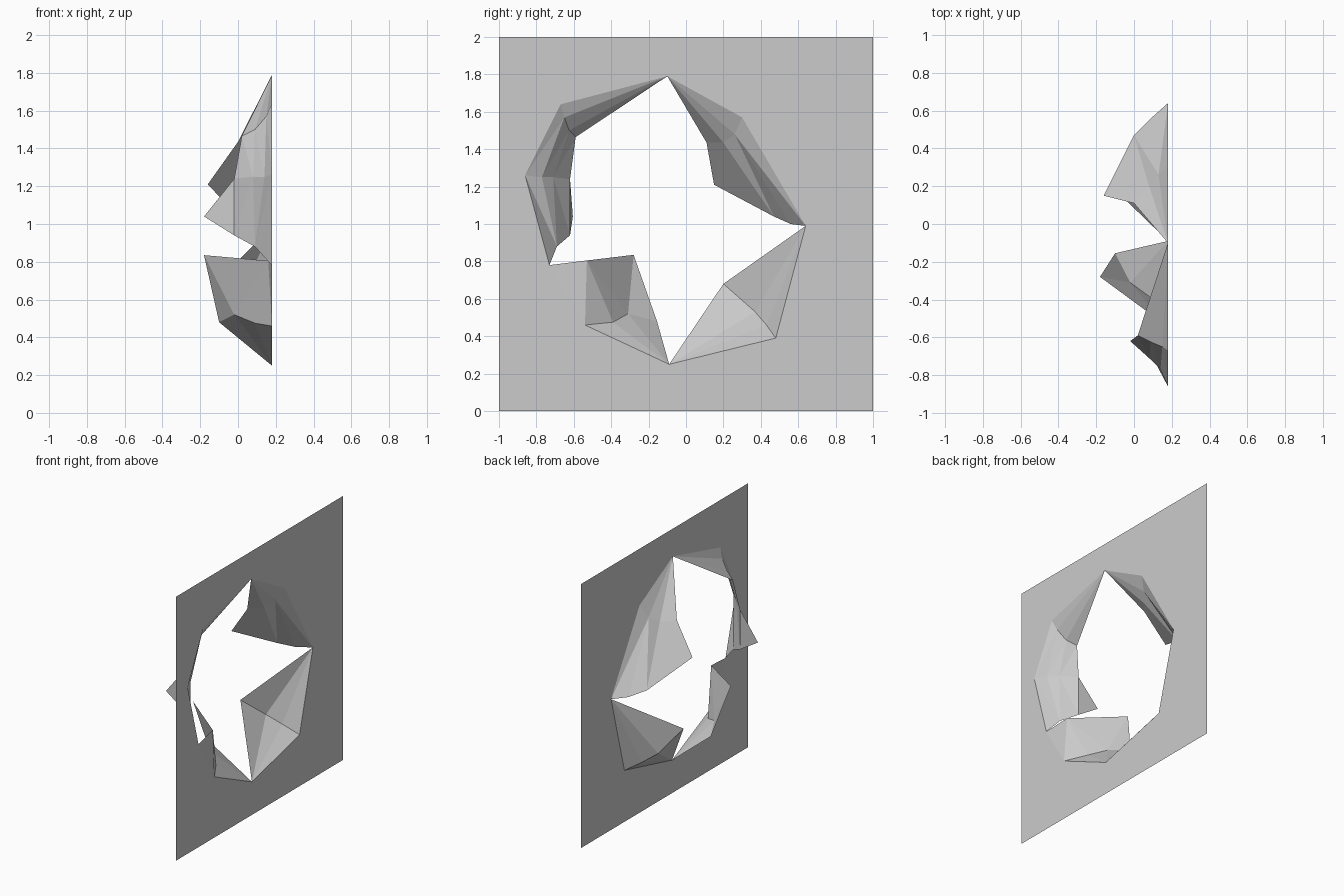
import bpy, bmesh
from mathutils import Vector

if "Cube" in bpy.data.objects:
    bpy.data.objects.remove(bpy.data.objects["Cube"])

WALL_X = 0.18
# hole outline on the wall, as (y, z)
TOP, UP_R, RIGHT = (-0.10, 1.79), (0.30, 1.57), (0.64, 0.99)
LOW_R, BOTTOM, LOW_L = (0.48, 0.39), (-0.09, 0.25), (-0.54, 0.46)
LEFT, MID_L, UP_L = (-0.73, 0.78), (-0.86, 1.26), (-0.67, 1.64)
HOLE = [TOP, UP_R, RIGHT, LOW_R, BOTTOM, LOW_L, LEFT, MID_L, UP_L]


def on_wall(p):
    return (WALL_X, p[0], p[1])


def finish(bm, name):
    mesh = bpy.data.meshes.new(name)
    bm.normal_update()
    bm.to_mesh(mesh)
    bm.free()
    obj = bpy.data.objects.new(name, mesh)
    bpy.context.collection.objects.link(obj)
    return obj


def flap(name, points, faces):
    bm = bmesh.new()
    verts = [bm.verts.new(p) for p in points]
    for f in faces:
        bm.faces.new([verts[i] for i in f])
    bmesh.ops.recalc_face_normals(bm, faces=bm.faces)
    bmesh.ops.triangulate(bm, faces=bm.faces)
    return finish(bm, name)


def fanned_flap(name, apex, rows):
    """Curled flap: a fan from the apex to the first row, then bands between rows."""
    n = len(rows[0])
    points = [apex] + [p for row in rows for p in row]
    faces = [(0, i + 1, i + 2) for i in range(n - 1)]
    for r in range(len(rows) - 1):
        a = 1 + r * n
        faces += [(a + i, a + n + i, a + n + i + 1, a + i + 1) for i in range(n - 1)]
    return flap(name, points, faces)


# wall panel with the broken opening
bm = bmesh.new()
for loop in ([(-1, 0), (1, 0), (1, 2), (-1, 2)], HOLE):
    vs = [bm.verts.new(on_wall(p)) for p in loop]
    for i, v in enumerate(vs):
        bm.edges.new((v, vs[(i + 1) % len(vs)]))
bmesh.ops.triangle_fill(bm, use_beauty=True, use_dissolve=False,
                        edges=bm.edges[:], normal=Vector((1, 0, 0)))
finish(bm, "wall_panel")

# upper right flap
fanned_flap("upper_right_flap", on_wall(TOP), [
    [on_wall(UP_R), (0.13, 0.26, 1.48), (0.08, 0.20, 1.435), (0.0, 0.11, 1.435)],
    [on_wall(RIGHT), (0.09, 0.56, 1.0), (0.0, 0.47, 1.04), (-0.16, 0.15, 1.21)],
])

# left flap
fanned_flap("left_flap", on_wall(TOP), [
    [on_wall(UP_L), (0.15, -0.65, 1.57), (0.09, -0.625, 1.50), (0.02, -0.59, 1.465)],
    [on_wall(MID_L), (0.14, -0.77, 1.25), (0.08, -0.71, 1.25), (-0.02, -0.62, 1.24)],
    [on_wall(LEFT), (0.09, -0.69, 0.88), (-0.02, -0.62, 0.94), (-0.18, -0.605, 1.04)],
])

# lower right flap: tip, inner crease point, crease middle
flap("lower_right_flap",
     [on_wall(RIGHT), on_wall(LOW_R), on_wall(BOTTOM),
      (-0.12, 0.20, 0.68), (-0.025, 0.37, 0.53), (0.07, 0.43, 0.46)],
     [(0, 3, 4), (3, 2, 4), (4, 5, 0), (4, 2, 5), (5, 1, 0), (5, 2, 1)])

# lower left flap: tip, free edge points and crease points
flap("lower_left_flap",
     [on_wall(BOTTOM), on_wall(LOW_L), on_wall(LEFT),
      (0.16, -0.53, 0.805), (-0.18, -0.28, 0.835), (-0.10, -0.155, 0.48),
      (-0.02, -0.31, 0.52), (0.09, -0.39, 0.475)],
     [(3, 4, 6, 7), (4, 5, 6), (5, 0, 6), (6, 0, 7), (7, 0, 1), (1, 2, 3, 7)])
